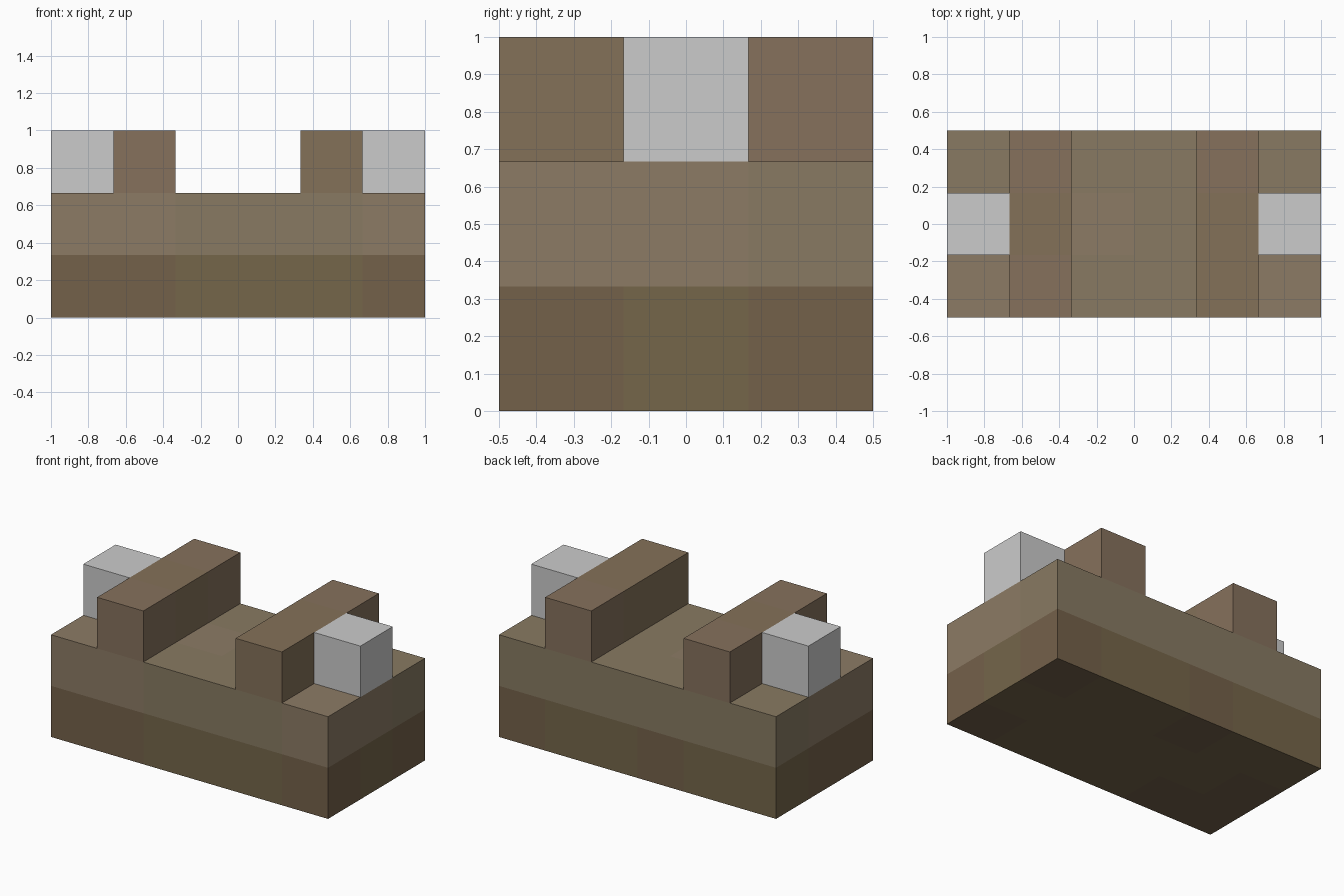
import bpy, bmesh
from mathutils import Vector

if "Cube" in bpy.data.objects:
    bpy.data.objects.remove(bpy.data.objects["Cube"])

U = 1 / 3          # edge of one cube cell
ORIGIN = Vector((-1, -0.5, 0))


def material(name, rgb):
    m = bpy.data.materials.new(name)
    lin = [((c / 255 + 0.055) / 1.055) ** 2.4 for c in rgb]
    m.diffuse_color = (*lin, 1)
    m.use_nodes = True
    m.node_tree.nodes["Principled BSDF"].inputs["Base Color"].default_value = m.diffuse_color
    return m


def block(x0, x1, y0, y1, z):
    return [(x, y, z) for x in range(x0, x1) for y in range(y0, y1)]


# Cells of each part: (cells, warm tone, cool tone, cells using the warm tone)
lower = (material("dark_warm", (116, 97, 74)), material("dark_cool", (117, 102, 74)))
upper = (material("light_warm", (140, 123, 101)), material("light_cool", (136, 122, 98)))
wood = (material("rail_warm", (134, 113, 92)), material("rail_cool", (132, 113, 89)))

parts = {
    "lower_base": (block(0, 6, 0, 3, 0), lower,
                   {(0, 0), (1, 0), (5, 0), (5, 2), (0, 1), (2, 2)}),
    "upper_base": (block(0, 6, 0, 3, 1), upper,
                   {(0, 0), (1, 0), (5, 0), (5, 1), (2, 1), (0, 1)}),
    "left_rail": (block(1, 2, 0, 3, 2), wood, {(1, 0), (1, 2)}),
    "right_rail": (block(4, 5, 0, 3, 2), wood, {(4, 2)}),
    "left_end_block": (block(0, 1, 1, 2, 2), (), set()),
    "right_end_block": (block(5, 6, 1, 2, 2), (), set()),
}
occupied = {c for cells, _, _ in parts.values() for c in cells}


# Build each part from cubes, keeping only the outside faces
def build(name, cells, mats, warm):
    bm = bmesh.new()
    for cell in cells:
        center = ORIGIN + (Vector(cell) + Vector((0.5, 0.5, 0.5))) * U
        verts = bmesh.ops.create_cube(bm, size=U)["verts"]
        faces = {f for v in verts for f in v.link_faces}
        hidden = []
        for f in faces:
            f.normal_update()
            if mats:
                f.material_index = 0 if cell[:2] in warm else 1
            if tuple(c + round(n) for c, n in zip(cell, f.normal)) in occupied:
                hidden.append(f)
        bmesh.ops.translate(bm, verts=verts, vec=center)
        bmesh.ops.delete(bm, geom=hidden, context='FACES')
    bmesh.ops.remove_doubles(bm, verts=bm.verts, dist=0.001)
    me = bpy.data.meshes.new(name)
    for m in mats:
        me.materials.append(m)
    bm.to_mesh(me)
    bm.free()
    bpy.context.collection.objects.link(bpy.data.objects.new(name, me))


for name, (cells, mats, warm) in parts.items():
    build(name, cells, mats, warm)
